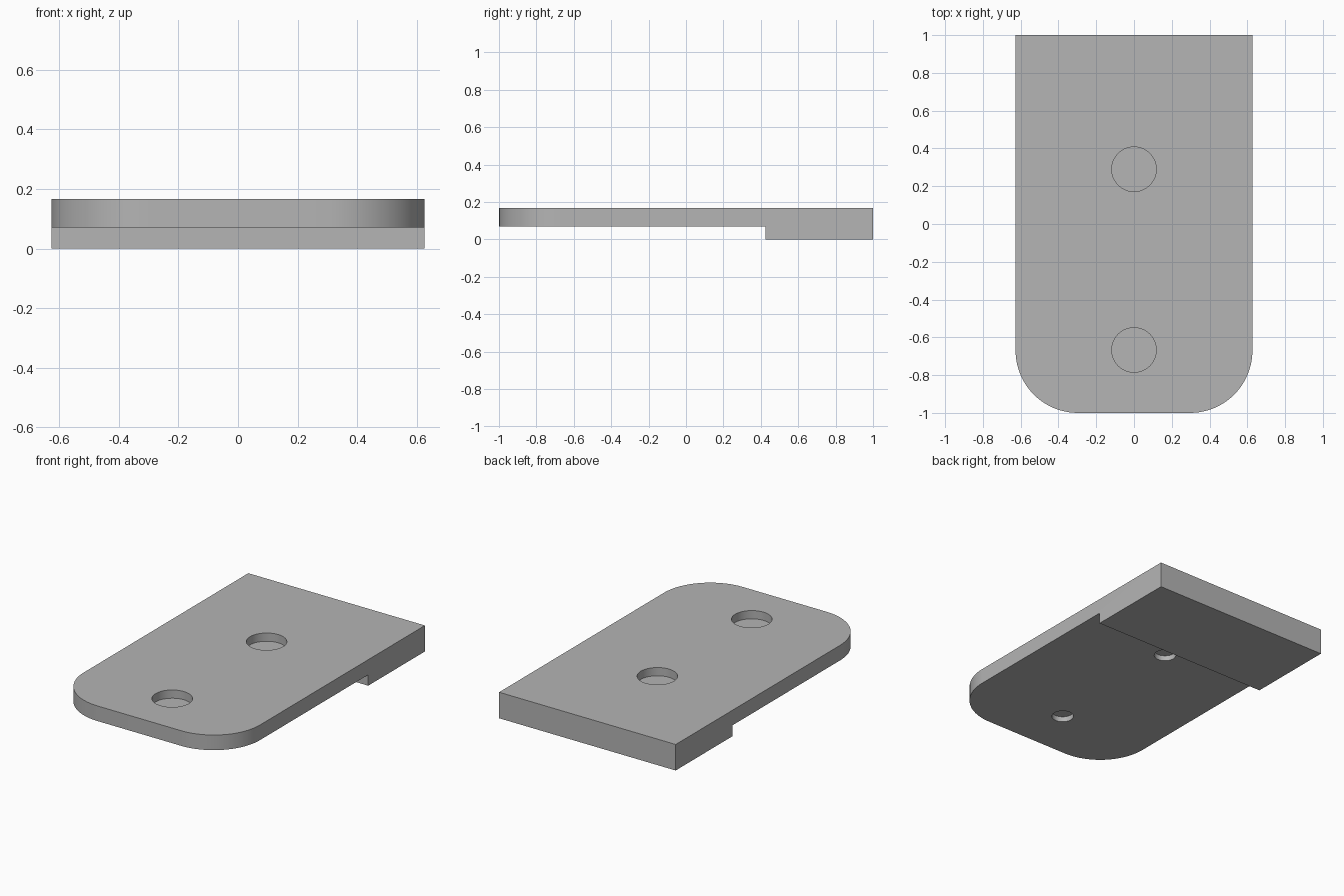
import bpy
import bmesh

if "Cube" in bpy.data.objects:
    bpy.data.objects.remove(bpy.data.objects["Cube"], do_unlink=True)

HALF_W, TOP, UNDER = 0.627, 0.167, 0.07
STEP_Y, CORNER_R = 0.425, 0.33
HOLES_Y = (0.29, -0.667)

grey = bpy.data.materials.new("plain grey")
grey.use_nodes = True
colour = (0.46, 0.46, 0.46, 1)
grey.diffuse_color = colour
grey.node_tree.nodes["Principled BSDF"].inputs["Base Color"].default_value = colour


def add_object(name, bm):
    bmesh.ops.recalc_face_normals(bm, faces=bm.faces)
    mesh = bpy.data.meshes.new(name)
    bm.to_mesh(mesh)
    bm.free()
    mesh.materials.append(grey)
    obj = bpy.data.objects.new(name, mesh)
    bpy.context.collection.objects.link(obj)
    return obj


# Plate with a thicker back end: stepped side profile swept across the width
bm = bmesh.new()
profile = [(-1, UNDER), (STEP_Y, UNDER), (STEP_Y, 0), (1, 0), (1, TOP), (-1, TOP)]
face = bm.faces.new([bm.verts.new((-HALF_W, y, z)) for y, z in profile])
swept = bmesh.ops.extrude_face_region(bm, geom=[face])["geom"]
bmesh.ops.translate(bm, vec=(2 * HALF_W, 0, 0),
                    verts=[v for v in swept if isinstance(v, bmesh.types.BMVert)])

# Rounded front corners
corners = [e for e in bm.edges
           if all(v.co.y < -0.99 for v in e.verts)
           and abs(e.verts[0].co.x - e.verts[1].co.x) < 0.01
           and abs(e.verts[0].co.z - e.verts[1].co.z) > 0.01]
bmesh.ops.bevel(bm, geom=corners, offset=CORNER_R, offset_type='OFFSET',
                segments=20, profile=0.5, affect='EDGES')
plate = add_object("stepped_plate", bm)


# Blind screw holes: wide recess from above, narrow one from below, thin web between
def cut_hole(y, radius, low, high):
    bm = bmesh.new()
    bmesh.ops.create_cone(bm, cap_ends=True, segments=48, radius1=radius,
                          radius2=radius, depth=high - low)
    bmesh.ops.translate(bm, verts=bm.verts, vec=(0, y, (low + high) / 2))
    cutter = add_object("hole_cutter", bm)
    cutter.hide_render = True
    mod = plate.modifiers.new("hole", 'BOOLEAN')
    mod.operation = 'DIFFERENCE'
    mod.solver = 'EXACT'
    mod.object = cutter
    bpy.context.view_layer.objects.active = plate
    bpy.ops.object.modifier_apply(modifier=mod.name)
    bpy.data.objects.remove(cutter, do_unlink=True)


for hole_y in HOLES_Y:
    cut_hole(hole_y, 0.118, TOP - 0.053, TOP + 0.05)
    cut_hole(hole_y, 0.065, UNDER - 0.05, UNDER + 0.034)

# Smooth curved walls, crisp edges
bpy.ops.object.select_all(action='DESELECT')
plate.select_set(True)
bpy.context.view_layer.objects.active = plate
bpy.ops.object.shade_smooth_by_angle(angle=0.5)
